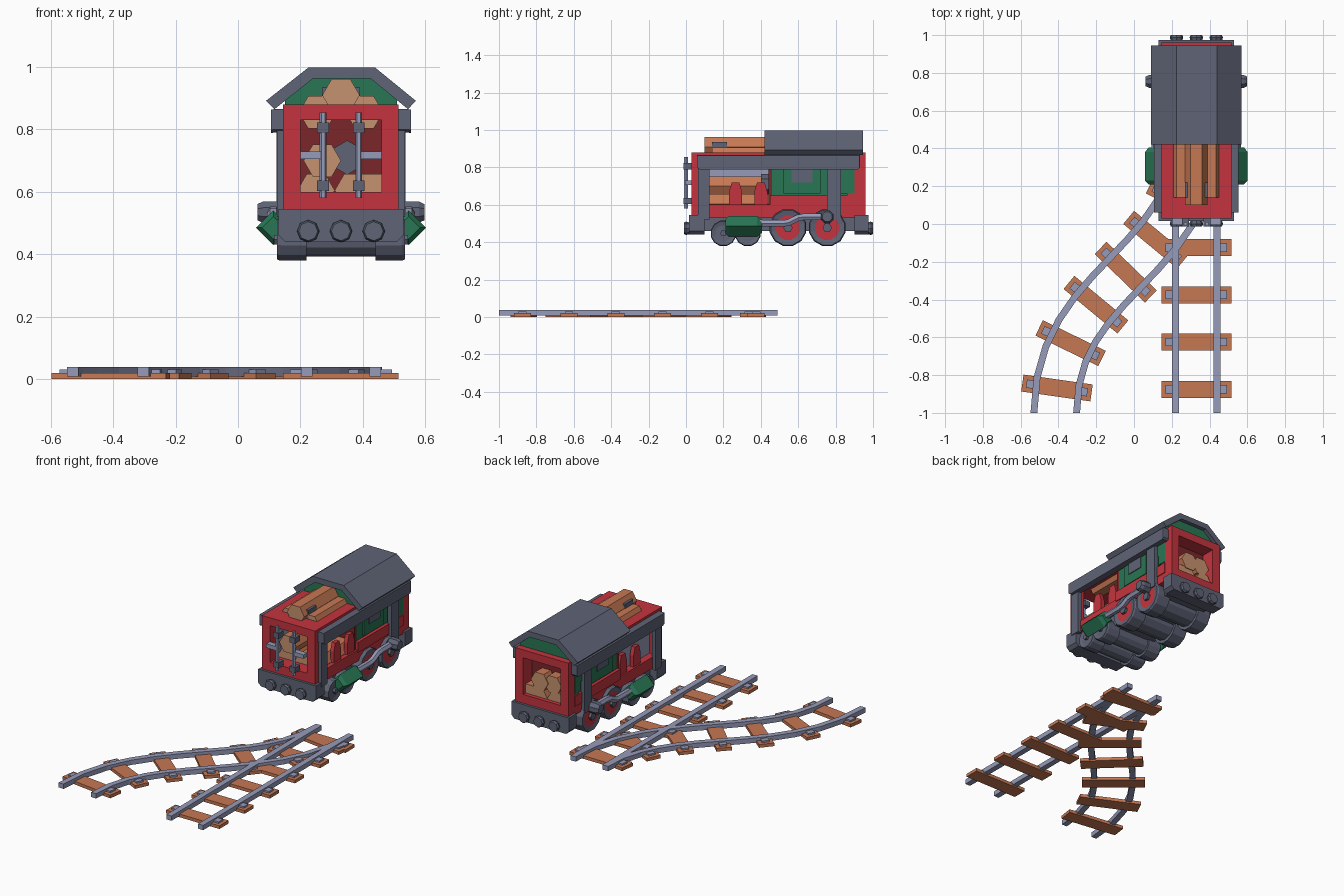
import bpy, bmesh, math
from mathutils import Vector

if "Cube" in bpy.data.objects:
    bpy.data.objects.remove(bpy.data.objects["Cube"])

CX = 0.33  # centre line of the engine and straight track


def colour(name, rgb):
    m = bpy.data.materials.new(name)
    m.diffuse_color = [(c / 255 / 12.92 if c < 11 else ((c / 255 + 0.055) / 1.055) ** 2.4) for c in rgb] + [1]
    m.use_nodes = True
    m.node_tree.nodes["Principled BSDF"].inputs["Base Color"].default_value = m.diffuse_color
    return m


RED = colour("red paint", (196, 52, 62))
DARKRED = colour("dark red", (122, 38, 42))
GREY = colour("dark grey", (95, 100, 118))
LIGHT = colour("light steel", (150, 155, 184))
GREEN = colour("green", (40, 118, 84))
WOOD = colour("wood", (198, 120, 84))
TAN = colour("cut wood", (198, 146, 112))


def finish(bm, name, mats):
    bmesh.ops.recalc_face_normals(bm, faces=bm.faces)
    me = bpy.data.meshes.new(name)
    bm.to_mesh(me)
    bm.free()
    for m in mats:
        me.materials.append(m)
    o = bpy.data.objects.new(name, me)
    bpy.context.collection.objects.link(o)
    return o


def loft(name, pts, axis, stations, mat, cap=None, centre=(0, 0)):
    """Extrude a profile along x or y; stations are (position, scale). cap colours the ends."""
    bm = bmesh.new()
    rings = []
    for pos, s in stations:
        ring = []
        for u, v in pts:
            a, b = centre[0] + u * s, centre[1] + v * s
            ring.append(bm.verts.new((a, pos, b) if axis == 'y' else (pos, a, b)))
        rings.append(ring)
    n = len(pts)
    for r, q in zip(rings, rings[1:]):
        for i in range(n):
            bm.faces.new((r[i], r[(i + 1) % n], q[(i + 1) % n], q[i]))
    for r in (rings[0], rings[-1]):
        bm.faces.new(r).material_index = 1 if cap else 0
    return finish(bm, name, [mat] + ([cap] if cap else []))


def ngon(n, r, turn=0.0):
    return [(r * math.cos(turn + math.tau * i / n), r * math.sin(turn + math.tau * i / n)) for i in range(n)]


def box(name, x0, x1, y0, y1, z0, z1, mat):
    return loft(name, [(x0, z0), (x1, z0), (x1, z1), (x0, z1)], 'y', [(y0, 1), (y1, 1)], mat)


def side_box(name, o0, o1, y0, y1, z0, z1, mat):
    for s in (-1, 1):
        a, b = sorted((CX + s * o0, CX + s * o1))
        box(name, a, b, y0, y1, z0, z1, mat)


def log(name, x, z, y0, y1, r=0.06):
    loft(name, ngon(6, r), 'y', [(y0, 1), (y1, 1)], WOOD, TAN, (x, z))


def tube(name, path, r, mat, n=6):
    """Sweep a round profile along points lying in a plane of constant x or z."""
    bm = bmesh.new()
    rings = []
    P = [Vector(p) for p in path]
    for i, p in enumerate(P):
        t = (P[min(i + 1, len(P) - 1)] - P[max(i - 1, 0)]).normalized()
        a = t.cross(Vector((1, 0, 0)) if abs(t.x) < 0.7 else Vector((0, 1, 0))).normalized()
        b = t.cross(a)
        rings.append([bm.verts.new(p + a * u + b * v) for u, v in ngon(n, r, math.pi / n)])
    for q, w in zip(rings, rings[1:]):
        for i in range(n):
            bm.faces.new((q[i], q[(i + 1) % n], w[(i + 1) % n], w[i]))
    bm.faces.new(rings[0])
    bm.faces.new(rings[-1])
    return finish(bm, name, [mat])


# ---- tracks ----
def rail(name, path):
    bm = bmesh.new()
    prev = None
    for i, p in enumerate(path):
        d = (path[min(i + 1, len(path) - 1)] - path[max(i - 1, 0)]).normalized()
        if i in (0, len(path) - 1):
            d = Vector((0, 1))
        nrm = Vector((d.y, -d.x)) * 0.018
        ring = [bm.verts.new((p.x + k * nrm.x, p.y + k * nrm.y, z))
                for k, z in ((-1, 0.008), (1, 0.008), (1, 0.038), (-1, 0.038))]
        if prev:
            for j in range(4):
                bm.faces.new((prev[j], prev[(j + 1) % 4], ring[(j + 1) % 4], ring[j]))
        else:
            bm.faces.new(ring)
        prev = ring
    bm.faces.new(prev)
    finish(bm, name, [LIGHT])


def tie(x, y, ang):
    parts = [box("sleeper", -0.185, 0.185, -0.045, 0.045, 0, 0.02, WOOD)]
    for s in (-1, 1):
        a, b = sorted((s * 0.1, s * 0.163))
        parts.append(box("rail_clip", a, b, -0.022, 0.022, 0.018, 0.03, LIGHT))
    for o in parts:
        o.location = (x, y, 0)
        o.rotation_euler.z = ang


def centre(t):
    p0, p1, p2, p3 = (Vector(p) for p in ((-0.417, -1), (-0.417, -0.283), (CX, -0.227), (CX, 0.49)))
    u = 1 - t
    pos = p0 * u**3 + p1 * 3 * u * u * t + p2 * 3 * u * t * t + p3 * t**3
    tan = ((p1 - p0) * u * u + (p2 - p1) * 2 * u * t + (p3 - p2) * t * t).normalized()
    return pos, tan


for s in (-1, 1):
    rail("straight_rail", [Vector((CX + s * 0.11, -1)), Vector((CX + s * 0.11, 0.49))])
    pts = []
    for i in range(13):
        p, t = centre(i / 12)
        pts.append(p + Vector((t.y, -t.x)) * s * 0.113)
    rail("curved_rail", pts)
for k in range(6):
    tie(CX, -0.875 + 0.25 * k, 0)
for t in (0.065, 0.205, 0.355, 0.5, 0.645, 0.795, 0.935):
    p, d = centre(t)
    tie(p.x, p.y, math.atan2(-d.x, d.y))

# ---- red body frame ----
box("body_floor", CX - 0.185, CX + 0.185, 0.03, 0.96, 0.53, 0.60, RED)
box("body_top", CX - 0.185, CX + 0.185, 0.03, 0.96, 0.83, 0.88, RED)
side_box("front_post", 0.13, 0.185, 0.03, 0.09, 0.60, 0.83, RED)
side_box("rear_post", 0.13, 0.185, 0.86, 0.96, 0.60, 0.83, RED)
box("front_bulkhead", CX - 0.17, CX + 0.17, 0.44, 0.46, 0.60, 0.83, DARKRED)
box("rear_bulkhead", CX - 0.13, CX + 0.13, 0.86, 0.87, 0.60, 0.83, DARKRED)
box("inner_panel", CX - 0.14, CX - 0.132, 0.09, 0.44, 0.60, 0.83, LIGHT)
for s in (-1, 1):
    for y in (0.265, 0.40):  # stepped sill supports
        loft("sill_tooth", [(y - 0.035, 0.59), (y + 0.035, 0.59), (y + 0.035, 0.67), (y + 0.02, 0.72), (y - 0.02, 0.72),
                            (y - 0.035, 0.67)], 'x', [(CX + s * 0.15, 1), (CX + s * 0.175, 1)], RED)

# ---- green cabin with window frames ----
box("cabin", CX - 0.17, CX + 0.17, 0.46, 0.86, 0.60, 0.83, GREEN)
side_box("cabin_skirt", 0.15, 0.19, 0.45, 0.90, 0.585, 0.65, RED)
side_box("rear_green_panel", 0.17, 0.188, 0.84, 0.90, 0.66, 0.80, GREEN)
for y in (0.62, 0.83):
    w = 0.1 if y < 0.7 else 0.06
    side_box("window_frame", 0.165, 0.182, y - w, y + w, 0.66, 0.82, GREEN)
    side_box("window_glass", 0.165, 0.187, y - w * 0.55, y + w * 0.55, 0.72, 0.80, GREY if y < 0.7 else GREEN)

# ---- roof and gable ----
roof = [(0.09, 0.892), (0.225, 0.998), (0.44, 0.998), (0.57, 0.892),
        (0.545, 0.865), (0.425, 0.963), (0.24, 0.963), (0.117, 0.865)]
loft("roof", roof, 'y', [(0.42, 1), (0.945, 1)], GREY)
loft("gable", [(0.15, 0.875), (0.51, 0.875), (0.51, 0.895), (0.425, 0.964), (0.24, 0.964), (0.15, 0.895)],
     'y', [(0.44, 1), (0.92, 1)], GREEN)

# ---- side beams and pillars ----
for s in (-1, 1):
    loft("side_beam", [(0.06, 0.80), (0.075, 0.79), (0.92, 0.79), (0.93, 0.80), (0.93, 0.865), (0.06, 0.865)],
         'x', [(CX + s * 0.18, 1), (CX + s * 0.215, 1), (CX + s * 0.224, 0.998)], GREY)
side_box("front_pillar", 0.18, 0.205, 0.065, 0.125, 0.52, 0.80, GREY)
side_box("rear_pillar", 0.18, 0.207, 0.755, 0.83, 0.52, 0.80, GREY)

# ---- firewood: roof pile, front hold and rear hold ----
log("top_log", CX, 0.91, 0.10, 0.50)
for s in (-1, 1):
    log("top_side_log", CX + s * 0.075, 0.855, 0.14, 0.44)
    box("log_strap", CX + s * 0.052 - 0.009, CX + s * 0.052 + 0.009, 0.14, 0.22, 0.88, 0.935, GREY)
for y0, y1 in ((0.11, 0.44), (0.87, 0.935)):
    log("upper_log", 0.27, 0.70, y0, y1)
    for x in (0.25, 0.37, 0.43):
        log("lower_log", x, 0.605, y0 + 0.01, y1)
log("rear_upper_log", 0.36, 0.70, 0.87, 0.94)
loft("stove_plate", ngon(6, 0.055, math.pi / 6), 'y', [(0.40, 1), (0.44, 1)], GREY, None, (0.35, 0.71))

# ---- front latches ----
for s in (-1, 1):
    x = CX + s * 0.057
    tube("latch_bar", [(x, 0.0, 0.58), (x, 0.0, 0.855)], 0.011, LIGHT)
    for z in (0.62, 0.805):
        box("latch_clamp", x - 0.019, x + 0.019, -0.014, 0.035, z - 0.017, z + 0.017, GREY)
    side_box("latch_arm", 0.057, 0.13, -0.006, 0.03, 0.705, 0.73, LIGHT)

# ---- chassis, buffers ----
box("chassis", CX - 0.15, CX + 0.15, 0.03, 0.96, 0.46, 0.54, GREY)
for y0, y1 in ((0.015, 0.10), (0.90, 0.975)):
    loft("buffer_beam", [(0.13, 0.46), (0.15, 0.44), (0.51, 0.44), (0.53, 0.46), (0.53, 0.545), (0.13, 0.545)],
         'y', [(y0, 1), (y1, 1)], GREY)
for x in (0.225, CX, 0.435):
    for a, b, c in ((0.02, 0.0, -0.012), (0.97, 0.988, 1.0)):
        loft("buffer", ngon(8, 0.036), 'y', [(a, 0.85), (b, 1), (c, 0.85)], GREY, None, (x, 0.474))


# ---- wheels with recessed red centres ----
def wheel(y, z, r, inner, mat):
    for s in (-1, 1):
        o = loft("wheel", ngon(12, r, math.pi / 12), 'x', [(CX + s * 0.11, 1), (CX + s * 0.195, 1), (CX + s * 0.205, 0.94)],
                 GREY, None, (y, z))
        bm = bmesh.new()
        bm.from_mesh(o.data)
        f = max(bm.faces, key=lambda f: s * f.calc_center_median().x)
        bmesh.ops.inset_region(bm, faces=[f], thickness=r * inner)
        f.material_index = 1
        for v in f.verts:
            v.co.x -= s * 0.006
        bm.to_mesh(o.data)
        bm.free()
        o.data.materials.append(mat)
        loft("wheel_hub", ngon(6, r * 0.25), 'x', [(CX + s * 0.19, 1), (CX + s * 0.215, 1)], GREY, None, (y, z))
    loft("axle_drum", ngon(12, r * 0.85), 'x', [(CX - 0.12, 1), (CX + 0.12, 1)], GREY, None, (y, z + 0.005))


for y in (0.20, 0.33):
    wheel(y, 0.447, 0.07, 0.3, GREY)
for y in (0.545, 0.755):
    wheel(y, 0.477, 0.101, 0.28, RED)

# ---- cylinders, drive rods and rod bearings ----
for s in (-1, 1):
    x = CX + s * 0.217
    loft("steam_cylinder", ngon(4, 0.055), 'y', [(0.21, 0.65), (0.23, 1), (0.38, 1), (0.405, 0.65)],
         GREEN, None, (x, 0.485))
    tube("drive_rod", [(x, 0.39, 0.50), (x, 0.52, 0.50), (x, 0.55, 0.505), (x, 0.60, 0.53), (x, 0.63, 0.535),
                       (x, 0.78, 0.535)], 0.02, LIGHT)
    loft("rod_bearing", ngon(8, 0.037, math.pi / 8), 'x', [(CX + s * 0.18, 1), (CX + s * 0.25, 1), (CX + s * 0.268, 0.75)],
         GREY, None, (0.755, 0.535))
